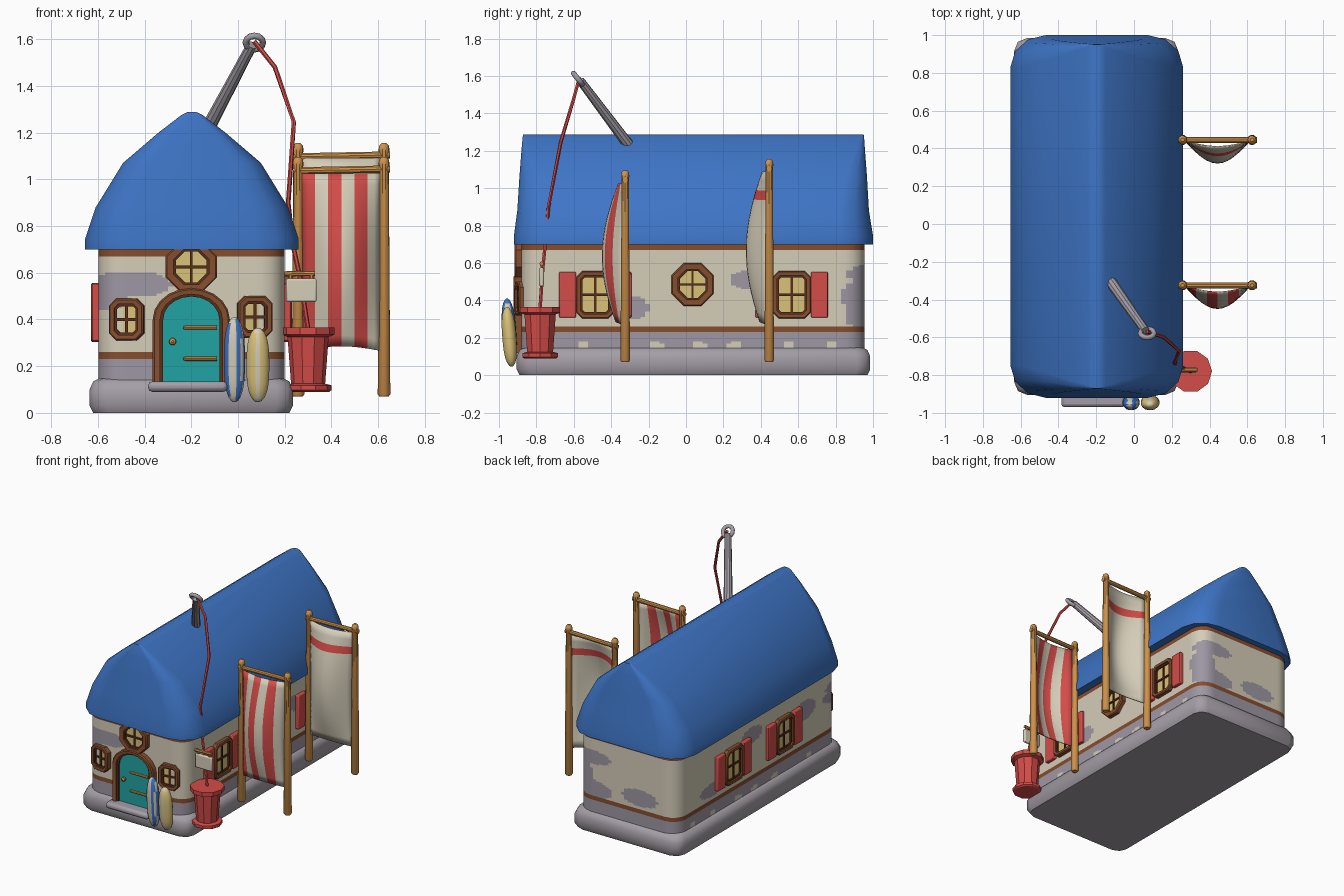
import bpy, bmesh, math
from mathutils import Vector

if "Cube" in bpy.data.objects:
    bpy.data.objects.remove(bpy.data.objects["Cube"])


def material(name, r, g, b):
    m = bpy.data.materials.new(name)
    m.diffuse_color = [((c / 255 + 0.055) / 1.055) ** 2.4 for c in (r, g, b)] + [1]
    m.use_nodes = True
    m.node_tree.nodes["Principled BSDF"].inputs["Base Color"].default_value = m.diffuse_color
    return m


CREAM = material("cream plaster", 213, 205, 185)
MAUVE = material("bare stone", 158, 151, 163)
GREY = material("grey stone", 164, 158, 166)
BROWN = material("brown timber", 134, 78, 46)
DARK = material("dark timber", 88, 46, 27)
BLUE = material("blue roof", 62, 117, 198)
RED = material("red paint", 212, 76, 72)
WOOD = material("pale wood", 208, 147, 76)
TEAL = material("teal door", 32, 164, 162)
GLASS = material("yellow glass", 218, 194, 122)


def loft(name, rings, mats, rule=None, caps=True, closed=False, loc=(0, 0, 0), yaw=0, angle=35):
    """Skin a list of equal-length loops; rule(centre, ring, segment) picks the colour."""
    bm = bmesh.new()
    vs = [[bm.verts.new(p) for p in r] for r in rings]
    n = len(rings[0])
    for i in range(len(rings) if closed else len(rings) - 1):
        a, b = vs[i], vs[(i + 1) % len(rings)]
        for j in range(n):
            k = (j + 1) % n
            f = bm.faces.new((a[j], a[k], b[k], b[j]))
            if rule:
                f.material_index = rule(f.calc_center_median(), i, j)
    if caps and not closed:
        bm.faces.new(vs[0][::-1])
        bm.faces.new(vs[-1])
    bmesh.ops.recalc_face_normals(bm, faces=bm.faces[:])
    return finish(name, bm, mats, loc, yaw, angle)


def finish(name, bm, mats, loc=(0, 0, 0), yaw=0, angle=35):
    me = bpy.data.meshes.new(name)
    for f in bm.faces:
        f.smooth = True
    bm.to_mesh(me)
    bm.free()
    me.set_sharp_from_angle(angle=math.radians(angle))
    for m in mats:
        me.materials.append(m)
    ob = bpy.data.objects.new(name, me)
    ob.location = loc
    ob.rotation_euler.z = math.radians(yaw)
    bpy.context.collection.objects.link(ob)
    return ob


def outline(x0, x1, y0, y1, cx, cy, z, n=3, m=(1, 1)):
    """Rectangle with rounded corners; m subdivides the straight sides."""
    arcs = []
    for q, (x, y) in enumerate([(x1 - cx, y1 - cy), (x0 + cx, y1 - cy), (x0 + cx, y0 + cy), (x1 - cx, y0 + cy)]):
        arcs.append([Vector((x + cx * math.cos(a), y + cy * math.sin(a), z))
                     for a in [math.pi / 2 * (q + k / n) for k in range(n + 1)]])
    pts = []
    for q in range(4):
        a, b, s = arcs[q][-1], arcs[(q + 1) % 4][0], m[q % 2]
        pts += arcs[q] + [a.lerp(b, t / s) for t in range(1, s)]
    return pts


def tube(name, pts, radii, mat, n=10):
    pts = [Vector(p) for p in pts]
    rings = []
    for i, p in enumerate(pts):
        d = pts[min(i + 1, len(pts) - 1)] - pts[max(i - 1, 0)]
        q = d.to_track_quat('Z', 'Y')
        rings.append([p + q @ Vector((radii[i] * math.cos(t), radii[i] * math.sin(t), 0))
                      for t in [2 * math.pi * k / n for k in range(n)]])
    return loft(name, rings, [mat])


def box(name, lo, hi, mat, bevel=0.0, loc=(0, 0, 0), yaw=0):
    rings = [[(lo[0], lo[1], z), (hi[0], lo[1], z), (hi[0], hi[1], z), (lo[0], hi[1], z)] for z in (lo[2], hi[2])]
    ob = loft(name, rings, [mat], loc=loc, yaw=yaw)
    if bevel:
        md = ob.modifiers.new("bevel", 'BEVEL')
        md.width, md.segments = bevel, 2
    return ob


# Plinth
loft("stone_plinth", [outline(-.635 + d, .235 - d, -.905 + d, .985 - d, .07, .07, z, 2)
                      for z, d in ((0, .015), (.03, 0), (.1, 0), (.135, .015), (.15, .045))], [GREY], angle=50)

# Walls: timber bands by height, bare patches where an ellipsoid touches the plaster
PATCHES = [((-.47, -.88, .55), (.19, .2, .055)), ((-.58, -.85, .49), (.12, .15, .05)),
           ((.2, .32, .51), (.1, .09, .05)), ((.2, .40, .47), (.1, .07, .04)), ((.2, .93, .42), (.13, .1, .09)),
           ((.2, -.29, .36), (.1, .09, .06)), ((.1, .95, .54), (.17, .1, .05)), ((.12, .95, .31), (.2, .1, .07)),
           ((-.3, .95, .34), (.14, .1, .06)), ((-.6, .1, .55), (.1, .12, .06)), ((-.6, -.5, .5), (.1, .13, .07)),
           ((-.6, .55, .33), (.1, .14, .05))]
STONES = [-.55, -.16, .07, .26, .55, .78]


def wall_colour(p, i, j):
    if .23 < p.z < .26 or .67 < p.z < .70:
        return 2
    if p.z < .23:
        return 0 if any(((p.y - y) / .035) ** 2 + ((p.z - .155) / .027) ** 2 < 1 for y in STONES) else 1
    return int(any(sum(((p[k] - c[k]) / r[k]) ** 2 for k in range(3)) < 1 for c, r in PATCHES))


loft("walls", [outline(-.598, .2, -.88, .955, .1, .1, .13 + .01 * k, 4, (24, 64)) for k in range(60)],
     [CREAM, MAUVE, BROWN], wall_colour)

# Roof: rounded loops shrinking to the ridge
ROOF = [(.70, .457, -.92, 1.0), (.745, .457, -.92, 1.0), (.88, .412, -.902, .978), (1.07, .295, -.89, .967),
        (1.20, .143, -.88, .957), (1.275, .045, -.873, .952), (1.287, .02, -.87, .95)]
loft("roof", [outline(-.197 - w, -.197 + w, a, b, w * .41, w * .37, z) for z, w, a, b in ROOF], [BLUE], angle=40)


# Windows: local x is along the wall, local -y points outward
def octagon(hw, hh, c, d, y):
    hw, hh, c = hw - d, hh - d, c - .586 * d
    q = [(hw, hh - c), (hw - c, hh)]
    q += [(-x, z) for x, z in q[::-1]]
    q += [(-x, -z) for x, z in q]
    return [(x, y, z) for x, z in q]


def window(name, loc, yaw, hw, hh, c, rim=.024):
    def part(suffix, loops, mat, closed):
        loft(name + suffix, [octagon(hw, hh, max(c, .03), d, y) for d, y in loops], [mat],
             closed=closed, loc=loc, yaw=yaw)
    part("_frame", [(0, .05), (0, -.025), (.006, -.032), (rim, -.03), (rim, .05)], BROWN, True)
    part("_inner_frame", [(rim - .002, .02), (rim - .002, -.02), (rim + .01, -.018), (rim + .01, .02)], DARK, True)
    part("_glass", [(rim, .0), (rim, -.008)], GLASS, False)
    box(name + "_upright_bar", (-.006, -.016, rim - hh), (.006, -.006, hh - rim), DARK, 0, loc, yaw)
    box(name + "_cross_bar", (rim - hw, -.017, -.006), (hw - rim, -.006, .006), DARK, 0, loc, yaw)


window("front_left_window", (-.475, -.875, .40), -10, .075, .09, .032)
window("front_right_window", (.07, -.875, .41), 10, .075, .09, .032)
window("gable_window", (-.20, -.885, .625), 0, .11, .11, .0644, .034)
window("side_round_window", (.2, .035, .485), 90, .112, .115, .066, .034)
for name, x, y, yaw in (("right_front", .2, -.485, 90), ("right_rear", .2, .565, 90),
                        ("left_front", -.598, -.25, -90), ("left_rear", -.598, .33, -90)):
    window(name + "_window", (x, y, .43), yaw, .103, .127, .033)
    for s, side in ((-1, "near"), (1, "far")):
        box(name + "_shutter_" + side, (s * .148 - .045, -.026, -.122), (s * .148 + .045, .01, .122), RED,
            .006, (x, y, .43), yaw)


# Arched door
def arch(hw, z0, rise, y):
    pts = [(hw, z0)] + [(hw * math.cos(math.pi * k / 10), .40 + rise * math.sin(math.pi * k / 10))
                        for k in range(11)] + [(-hw, z0)]
    return [(x, y, z) for x, z in pts]


DOOR = (-.20, 0, 0)
loft("door_frame", [arch(.165, .12, .135, -.85), arch(.165, .12, .135, -.915), arch(.158, .12, .128, -.922),
                    arch(.133, .125, .108, -.92), arch(.133, .125, .108, -.85)], [BROWN], closed=True, loc=DOOR)
loft("door_inner_frame", [arch(.135, .125, .11, -.85), arch(.135, .125, .11, -.908), arch(.12, .13, .098, -.906),
                          arch(.12, .13, .098, -.85)], [DARK], closed=True, loc=DOOR)
loft("door", [arch(.122, .13, .1, -.86), arch(.122, .13, .1, -.895)], [TEAL], loc=DOOR)
for z, nm in ((.365, "upper"), (.232, "lower")):
    tube(nm + "_door_hinge", [(-.235, -.9, z), (-.225, -.9, z), (-.09, -.9, z)], [.005, .009, .009], WOOD, 8)
tube("door_knob", [(-.28, -.89, .305), (-.28, -.905, .305), (-.28, -.915, .305), (-.28, -.922, .305)],
     [.008, .016, .014, .005], WOOD)
box("doorstep", (-.385, -.97, .09), (-.045, -.85, .135), GREY, .018)


# Boards leaning by the door
def board(name, x, w, z0, z1, colours, stripes):
    rings = []
    for k in range(13):
        t = -.995 * math.cos(math.pi * k / 12)
        s = (1 - abs(t) ** 3) ** .5
        z = (z0 + z1) / 2 + t * (z1 - z0) / 2
        rings.append([(x + w * s * math.cos(a), -.945 - .012 * t + .038 * s * math.sin(a), z)
                      for a in [2 * math.pi * (q + .5) / 16 for q in range(16)]])
    loft(name, rings, colours, lambda p, i, j: int(any(a < (p.x - x) / w < b for a, b in stripes)), angle=60)


board("blue_board", -.015, .046, .045, .41, [BLUE, CREAM], [(-.45, .1), (.62, .8)])
board("yellow_board", .085, .05, .045, .365, [GLASS, CREAM], [(-.25, .25)])

# Pole on the roof with ring and hanging rope
tube("roof_pole", [(-.12, -.31, 1.235), (.06, -.565, 1.575)], [.03, .023], GREY)
bpy.ops.mesh.primitive_torus_add(major_segments=12, minor_segments=8, major_radius=.037, minor_radius=.014,
                                 location=(.07, -.578, 1.585), rotation=(math.radians(-51.5), 0, 0))
ring = bpy.context.object
ring.name = "pole_ring"
ring.data.materials.append(GREY)
bpy.ops.object.shade_smooth()
tube("rope", [(.07, -.57, 1.59), (.158, -.60, 1.48), (.239, -.67, 1.245), (.215, -.735, .9), (.235, -.75, .72),
              (.265, -.765, .58), (.30, -.78, .36)], [.01] * 7, RED, 6)

# Red spool and the small hanging sign
tube("spool", [(.30, -.78, z) for z in (.09, .097, .118, .125, .325, .335, .365)],
     [.09, .1, .1, .073, .088, .113, .113], RED)
box("sign_plate", (.205, -.785, .475), (.337, -.76, .575), CREAM, .008)
tube("sign_rod", [(.19, -.772, .595), (.33, -.772, .597)], [.011, .011], WOOD, 8)
for x in (.225, .315):
    tube("sign_hanger", [(x, -.772, .565), (x, -.772, .605)], [.008, .008], WOOD, 6)


# Cloth screens on wooden frames
def screen(name, y, top, bar_z, cloth_top, rule):
    for x, nm in ((.257, "inner"), (.625, "outer")):
        tube(name + "_post_" + nm, [(x, y, z) for z in (.07, .08, top - .05, top - .03, top - .01, top)],
             [.02, .027, .02, .024, .02, .01], WOOD)
    tube(name + "_top_bar", [(.235, y, bar_z - .004), (.65, y, bar_z + .004)], [.016, .016], WOOD)
    bm = bmesh.new()
    cols, rows = 12, 16
    grid = []
    for r in range(rows + 1):
        v = r / rows
        belly = .115 * math.sin(math.pi * (.08 + .8 * v))
        grid.append([])
        for c in range(cols + 1):
            u = c / cols
            z = cloth_top - v * (cloth_top - .265) + .02 * v * math.sin(math.pi * u)
            grid[-1].append(bm.verts.new((.272 + .34 * u, y - .01 - belly * math.sin(math.pi * u), z)))
    for r in range(rows):
        for c in range(cols):
            f = bm.faces.new((grid[r][c], grid[r + 1][c], grid[r + 1][c + 1], grid[r][c + 1]))
            f.material_index = rule(r, c)
    ob = finish(name + "_cloth", bm, [CREAM, RED], angle=60)
    ob.modifiers.new("thickness", 'SOLIDIFY').thickness = .007


screen("front_screen", -.325, 1.095, 1.04, 1.025, lambda r, c: int(c % 4 < 2))
screen("rear_screen", .445, 1.155, 1.10, 1.09, lambda r, c: int(r == 2))
